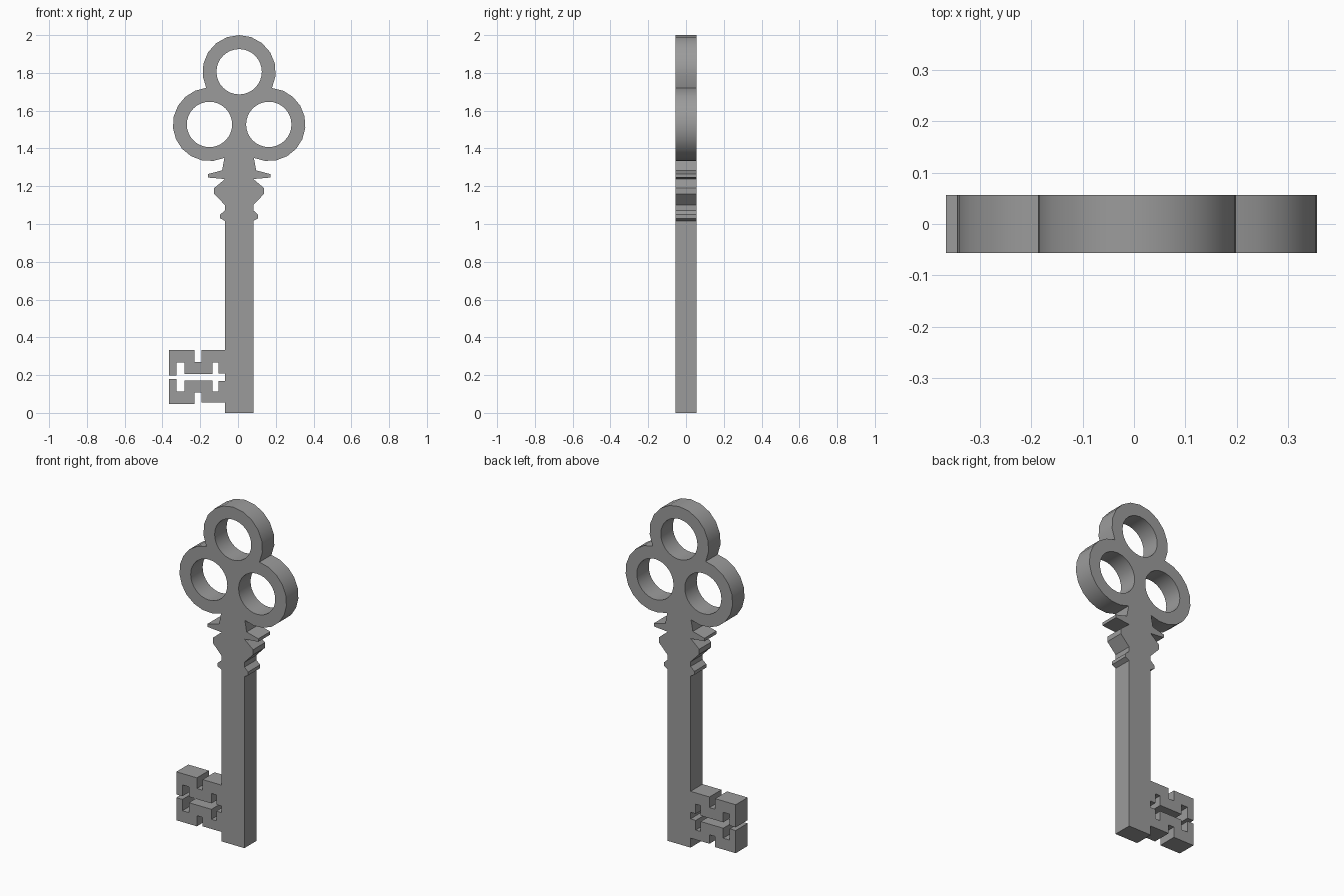
import bpy, bmesh
from math import cos, sin, radians, pi

cube = bpy.data.objects.get("Cube")
if cube:
    bpy.data.objects.remove(cube)

CX = 0.006          # centre line of the stem
STEM = 0.075        # half width of the stem
HALF_DEPTH = 0.056
RING, HOLE = 0.194, 0.12
TOP = (CX, 1.806)
RIGHT, LEFT = (CX + 0.157, 1.527), (CX - 0.157, 1.527)


def arc(centre, radius, start, end, steps):
    angles = [radians(start + (end - start) * i / steps) for i in range(steps + 1)]
    return [(centre[0] + radius * cos(a), centre[1] + radius * sin(a)) for a in angles]


# Collar mouldings, bottom to top: distance from the centre line, height
collar = [(STEM, 1.016), (0.1, 1.03), (0.1, 1.05), (STEM, 1.072), (STEM, 1.1),
          (0.132, 1.16), (0.132, 1.19), (STEM, 1.238), (0.166, 1.246),
          (0.166, 1.264), (0.09, 1.284)]
collar_right = [(CX + d, z) for d, z in collar]
collar_left = [(CX - d, z) for d, z in reversed(collar)]

# Three-ring bow, anticlockwise from the neck
bow = (arc(RIGHT, RING, -114, 85, 11)
       + arc(TOP, RING, -26, 206, 12)[1:]
       + arc(LEFT, RING, 95, 294, 11)[1:])

# Upper half of the bit; the lower half is its mirror
edge = CX - STEM
bit_upper = [(edge, 0.333), (-0.193, 0.333), (-0.193, 0.27), (-0.23, 0.27),
             (-0.23, 0.333), (-0.365, 0.333), (-0.365, 0.199), (-0.325, 0.199),
             (-0.325, 0.266), (-0.283, 0.266), (-0.283, 0.207), (-0.135, 0.207),
             (-0.135, 0.266), (-0.103, 0.266), (-0.103, 0.209), (edge, 0.209)]
bit_lower = [(x, 0.379 - z) for x, z in reversed(bit_upper)]
# The lower tooth next to the stem is slightly shorter
bit_lower = [(x, 0.056 if z < 0.05 and x > -0.2 else z) for x, z in bit_lower]

outline = ([(CX + STEM, 0)] + collar_right + bow + collar_left
           + bit_upper + bit_lower + [(edge, 0)])
holes = [arc(c, HOLE, 0, 360, 32)[:-1] for c in (TOP, RIGHT, LEFT)]

# Filled, extruded silhouette
curve = bpy.data.curves.new("key", "CURVE")
curve.dimensions = "2D"
curve.fill_mode = "BOTH"
curve.extrude = HALF_DEPTH
for points in [outline] + holes:
    spline = curve.splines.new("POLY")
    spline.points.add(len(points) - 1)
    for point, (x, z) in zip(spline.points, points):
        point.co = (x, z, 0, 1)
    spline.use_cyclic_u = True

key = bpy.data.objects.new("key", curve)
bpy.context.collection.objects.link(key)
key.rotation_euler.x = pi / 2
bpy.ops.object.select_all(action="DESELECT")
key.select_set(True)
bpy.context.view_layer.objects.active = key
bpy.ops.object.convert(target="MESH")
key = bpy.context.object
bpy.ops.object.transform_apply(location=False, rotation=True, scale=False)

# Weld caps to walls
bm = bmesh.new()
bm.from_mesh(key.data)
bmesh.ops.remove_doubles(bm, verts=bm.verts, dist=0.0005)
bmesh.ops.recalc_face_normals(bm, faces=bm.faces)
bm.to_mesh(key.data)
bm.free()
bpy.ops.object.shade_smooth_by_angle(angle=radians(30))

# Plain grey metal
grey = bpy.data.materials.new("grey metal")
grey.use_nodes = True
colour = (0.33, 0.33, 0.33, 1)
grey.diffuse_color = colour
grey.node_tree.nodes["Principled BSDF"].inputs["Base Color"].default_value = colour
key.data.materials.clear()
key.data.materials.append(grey)
